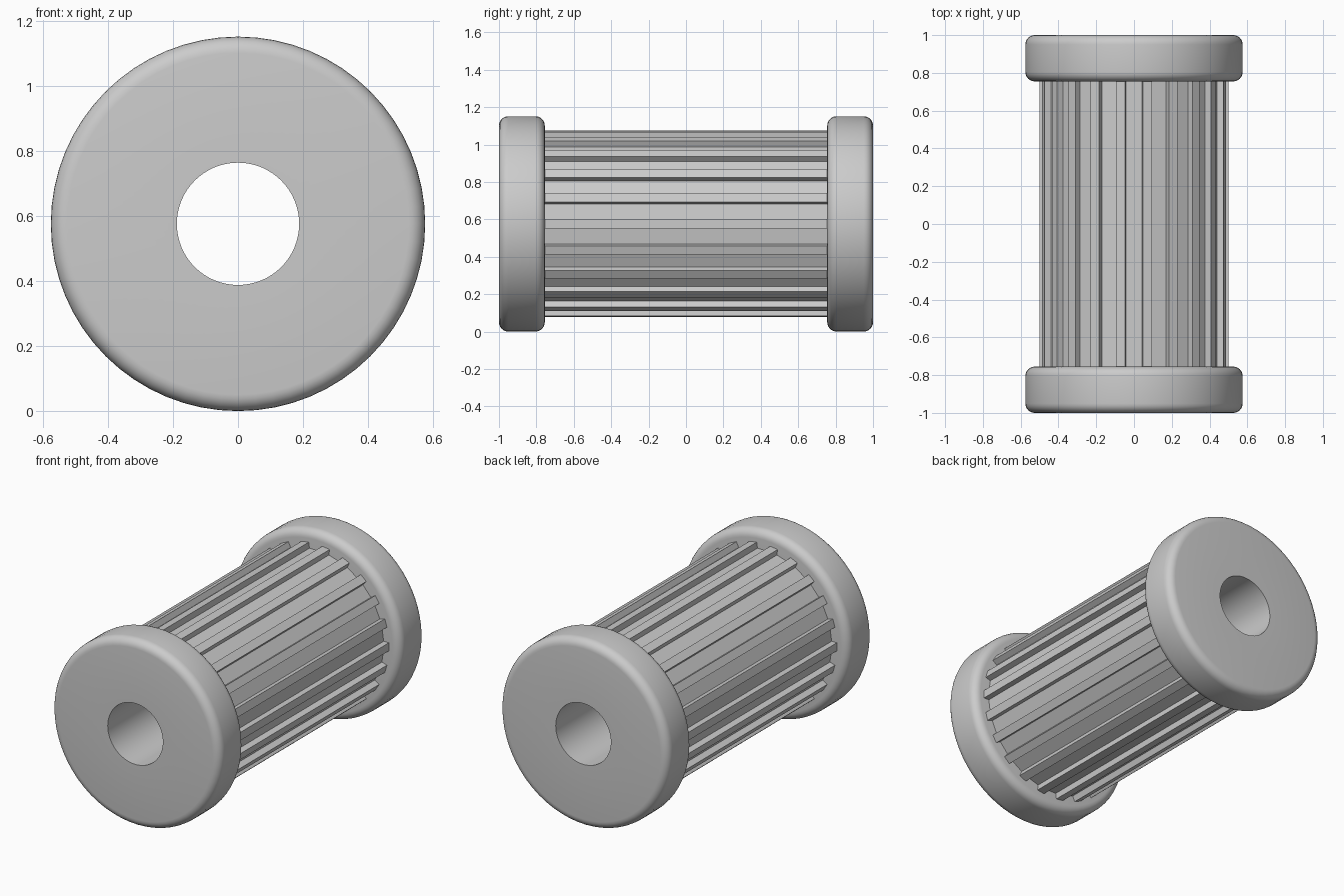
import bpy, bmesh
from math import sin, cos, pi, sqrt, radians

if "Cube" in bpy.data.objects:
    bpy.data.objects.remove(bpy.data.objects["Cube"])

R_CAP, R_BORE = 0.5755, 0.188       # flange and bore radii
R_RIB, R_CORE, RIB_HALF = 0.50, 0.465, 0.025
Y_IN, Y_OUT, FILLET = 0.755, 1.0, 0.05
RIBS, SIDES = 22, 64
CZ = R_CAP


def finish(bm, name):
    bmesh.ops.recalc_face_normals(bm, faces=bm.faces)
    me = bpy.data.meshes.new(name)
    bm.to_mesh(me)
    bm.free()
    ob = bpy.data.objects.new(name, me)
    bpy.context.collection.objects.link(ob)
    ob.location.z = CZ
    bpy.ops.object.select_all(action='DESELECT')
    ob.select_set(True)
    bpy.context.view_layer.objects.active = ob
    bpy.ops.object.shade_smooth_by_angle(angle=radians(30))
    return ob


def bridge(bm, a, b):
    for i in range(len(a)):
        j = (i + 1) % len(a)
        bm.faces.new((a[i], a[j], b[j], b[i]))


def ring(bm, r, y, n=SIDES):
    return [bm.verts.new((r * cos(2 * pi * i / n), y, r * sin(2 * pi * i / n))) for i in range(n)]


# Flanges: rounded washer profile turned around the y axis
def flange(name, side):
    prof = [(R_BORE, Y_IN)]
    for cy, start in ((Y_IN + FILLET, -90), (Y_OUT - FILLET, 0)):
        for k in range(7):
            a = radians(start + 15 * k)
            prof.append((R_CAP - FILLET + FILLET * cos(a), cy + FILLET * sin(a)))
    prof.append((R_BORE, Y_OUT))
    bm = bmesh.new()
    rings = [ring(bm, r, side * y) for r, y in prof]
    for i in range(len(rings)):
        bridge(bm, rings[i], rings[(i + 1) % len(rings)])
    finish(bm, name)


flange("front_flange", -1)
flange("back_flange", 1)

# Ribbed barrel: flat core panels with square ribs, one rib pointing at +x
bm = bmesh.new()
core_x = sqrt(R_CORE ** 2 - RIB_HALF ** 2)
tooth = [(core_x, -RIB_HALF), (R_RIB, -RIB_HALF), (R_RIB, RIB_HALF), (core_x, RIB_HALF)]
outline = []
for i in range(RIBS):
    a = 2 * pi * i / RIBS
    outline += [(x * cos(a) - z * sin(a), x * sin(a) + z * cos(a)) for x, z in tooth]
bridge(bm, *[[bm.verts.new((x, y, z)) for x, z in outline] for y in (-Y_IN, Y_IN)])
finish(bm, "ribbed_barrel")

# Bore wall through the barrel
bm = bmesh.new()
bridge(bm, ring(bm, R_BORE, -Y_IN), ring(bm, R_BORE, Y_IN))
bmesh.ops.recalc_face_normals(bm, faces=bm.faces)
bore = finish(bm, "bore_wall")
# Make the wall face the axis
if bore.data.polygons[0].normal.dot(bore.data.polygons[0].center) > 0:
    bore.data.flip_normals()
